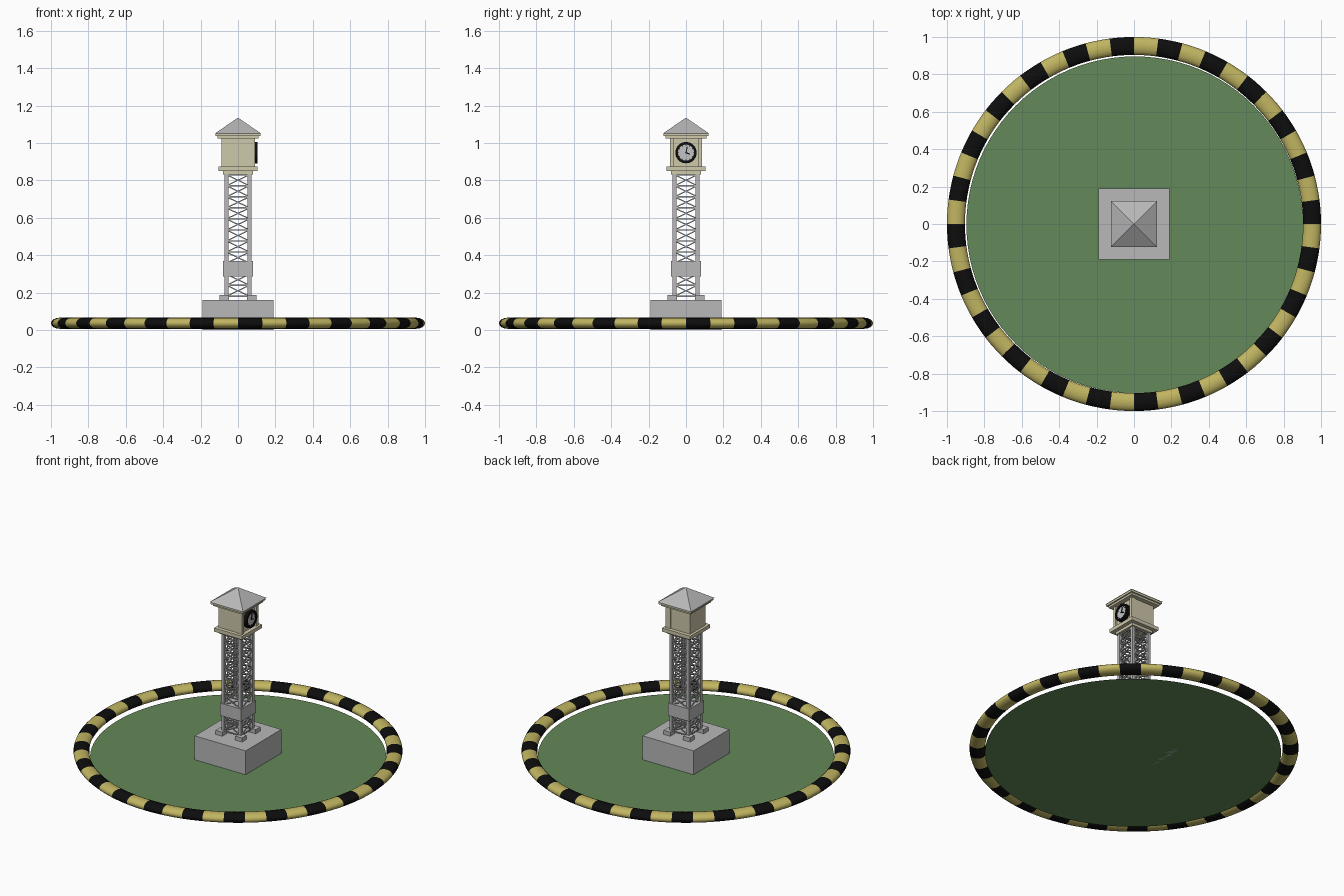
import bpy, bmesh, math
from mathutils import Vector, Matrix

if "Cube" in bpy.data.objects:
    bpy.data.objects.remove(bpy.data.objects["Cube"])


def material(name, rgb):
    m = bpy.data.materials.new(name)
    m.diffuse_color = (*rgb, 1)
    m.use_nodes = True
    m.node_tree.nodes["Principled BSDF"].inputs["Base Color"].default_value = m.diffuse_color
    return m


GRAY = material("metal gray", (0.48, 0.48, 0.48))
CREAM = material("cream", (0.62, 0.58, 0.41))
GREEN = material("grass green", (0.125, 0.25, 0.10))
YELLOW = material("dull yellow", (0.53, 0.46, 0.12))
BLACK = material("black", (0.004, 0.004, 0.004))
FACE = material("dial gray", (0.55, 0.55, 0.55))


def finish(name, bm, *mats):
    bmesh.ops.recalc_face_normals(bm, faces=bm.faces)
    me = bpy.data.meshes.new(name)
    bm.to_mesh(me)
    bm.free()
    for m in mats:
        me.materials.append(m)
    ob = bpy.data.objects.new(name, me)
    bpy.context.collection.objects.link(ob)
    return ob


def add_box(bm, lo, hi):
    lo, hi = Vector(lo), Vector(hi)
    bmesh.ops.create_cube(bm, size=1, matrix=Matrix.Translation((lo + hi) / 2)
                          @ Matrix.Diagonal((*(hi - lo), 1)))


def box(name, lo, hi, mat):
    bm = bmesh.new()
    add_box(bm, lo, hi)
    return finish(name, bm, mat)


def slab(name, half, z0, z1, mat):
    return box(name, (-half, -half, z0), (half, half, z1), mat)


def add_strut(bm, a, b, w):
    a, b = Vector(a), Vector(b)
    d = b - a
    bmesh.ops.create_cube(bm, size=1, matrix=Matrix.Translation((a + b) / 2)
                          @ d.to_track_quat('Z', 'Y').to_matrix().to_4x4()
                          @ Matrix.Diagonal((w, w, d.length, 1)))


def lathe(profile, n):
    """Closed (radius, height) profile swept around z; returns bmesh and faces by segment."""
    bm = bmesh.new()
    rings = [[bm.verts.new((r * math.cos(t), r * math.sin(t), h)) for r, h in profile]
             for t in (2 * math.pi * i / n for i in range(n))]
    k, faces = len(profile), []
    for i in range(n):
        a, b = rings[i], rings[(i + 1) % n]
        faces.append([bm.faces.new((a[j], b[j], b[(j + 1) % k], a[(j + 1) % k]))
                      for j in range(k)])
    return bm, faces


# grass disc
bm = bmesh.new()
bmesh.ops.create_circle(bm, cap_ends=True, segments=96, radius=0.90,
                        matrix=Matrix.Translation((0.004, -0.004, 0)))
for f in bm.faces:
    if f.normal.z < 0:
        f.normal_flip()
finish("grass_disc", bm, GREEN)

# striped ring: 48 alternating segments
prof = [(0.952 + 0.048 * math.cos(a), 0.036 + 0.030 * math.sin(a))
        for a in (2 * math.pi * i / 16 for i in range(16))]
bm, segs = lathe(prof, 144)
for i, fs in enumerate(segs):
    for f in fs:
        f.material_index = (i // 3) % 2
        f.smooth = True
finish("striped_ring", bm, BLACK, YELLOW)

# plinth and foot pads
slab("plinth", 0.189, 0, 0.16, GRAY)
bm = bmesh.new()
for sx in (-1, 1):
    for sy in (-1, 1):
        c = Vector((sx * 0.073, sy * 0.073, 0))
        add_box(bm, c + Vector((-.025, -.025, .16)), c + Vector((.025, .025, .187)))
finish("foot_pads", bm, GRAY)

# tower legs
L = 0.062
bm = bmesh.new()
for sx in (-1, 1):
    for sy in (-1, 1):
        c = Vector((sx * L, sy * L, 0))
        add_box(bm, c + Vector((-.01, -.01, .16)), c + Vector((.01, .01, .84)))
finish("tower_legs", bm, GRAY)

# lattice bracing on all four sides
bm = bmesh.new()
cells, z0, z1 = 11, 0.18, 0.83
step = (z1 - z0) / cells
for side in range(4):
    rot = Matrix.Rotation(side * math.pi / 2, 3, 'Z')

    def p(x, z, off=0):
        return rot @ Vector((x, -L - off, z))
    for i in range(cells + 1):
        z = z0 + i * step
        add_strut(bm, p(-L, z), p(L, z), 0.007)
        if i < cells:
            add_strut(bm, p(-L, z, .003), p(L, z + step, .003), 0.006)
            add_strut(bm, p(L, z, -.003), p(-L, z + step, -.003), 0.006)
finish("lattice_bracing", bm, GRAY)

# equipment box around the lower tower
slab("tower_collar", 0.079, 0.285, 0.368, GRAY)

# clock house
slab("house_underplate", 0.08, 0.832, 0.852, CREAM)
slab("house_floor", 0.105, 0.85, 0.874, CREAM)
box("house_body", (-0.087, -0.08, 0.874), (0.078, 0.08, 1.03), CREAM)
for s, name in ((-1, "left_pilaster"), (1, "right_pilaster")):
    y0, y1 = sorted((s * 0.066, s * 0.085))
    box(name, (0.057, y0, 0.874), (0.091, y1, 1.03), CREAM)
slab("cornice_lower", 0.11, 1.023, 1.036, CREAM)
slab("cornice_upper", 0.12, 1.036, 1.05, CREAM)

# pyramid roof
bm = bmesh.new()
bmesh.ops.create_cone(bm, cap_ends=True, segments=4, radius1=0.124 * math.sqrt(2), radius2=0,
                      depth=0.085, matrix=Matrix.Translation((0, 0, 1.0925))
                      @ Matrix.Rotation(math.pi / 4, 4, 'Z'))
finish("roof", bm, GRAY)

# clock on the +x side
CZ = 0.948
turn = Matrix.Translation((0, 0, CZ)) @ Matrix.Rotation(math.pi / 2, 4, 'Y')
bm, _ = lathe([(0.043, 0.077), (0.057, 0.077), (0.057, 0.104), (0.043, 0.104)], 40)
bmesh.ops.transform(bm, matrix=turn, verts=bm.verts)
finish("clock_rim", bm, BLACK)
bm = bmesh.new()
bmesh.ops.create_cone(bm, cap_ends=True, segments=40, radius1=0.044, radius2=0.044, depth=0.02,
                      matrix=turn @ Matrix.Translation((0, 0, 0.088)))
finish("clock_face", bm, FACE)


def dial(deg, r, x=0.0995):
    a = math.radians(deg)  # clockwise from 12, seen from +x
    return (x, r * math.sin(a), CZ + r * math.cos(a))


bm = bmesh.new()
for i in range(12):
    add_strut(bm, dial(30 * i, 0.037), dial(30 * i, 0.044), 0.004)
finish("hour_marks", bm, BLACK)
bm = bmesh.new()
add_strut(bm, dial(12, -0.004), dial(12, 0.034), 0.005)
add_strut(bm, dial(112, -0.004), dial(112, 0.022), 0.006)
finish("clock_hands", bm, BLACK)
